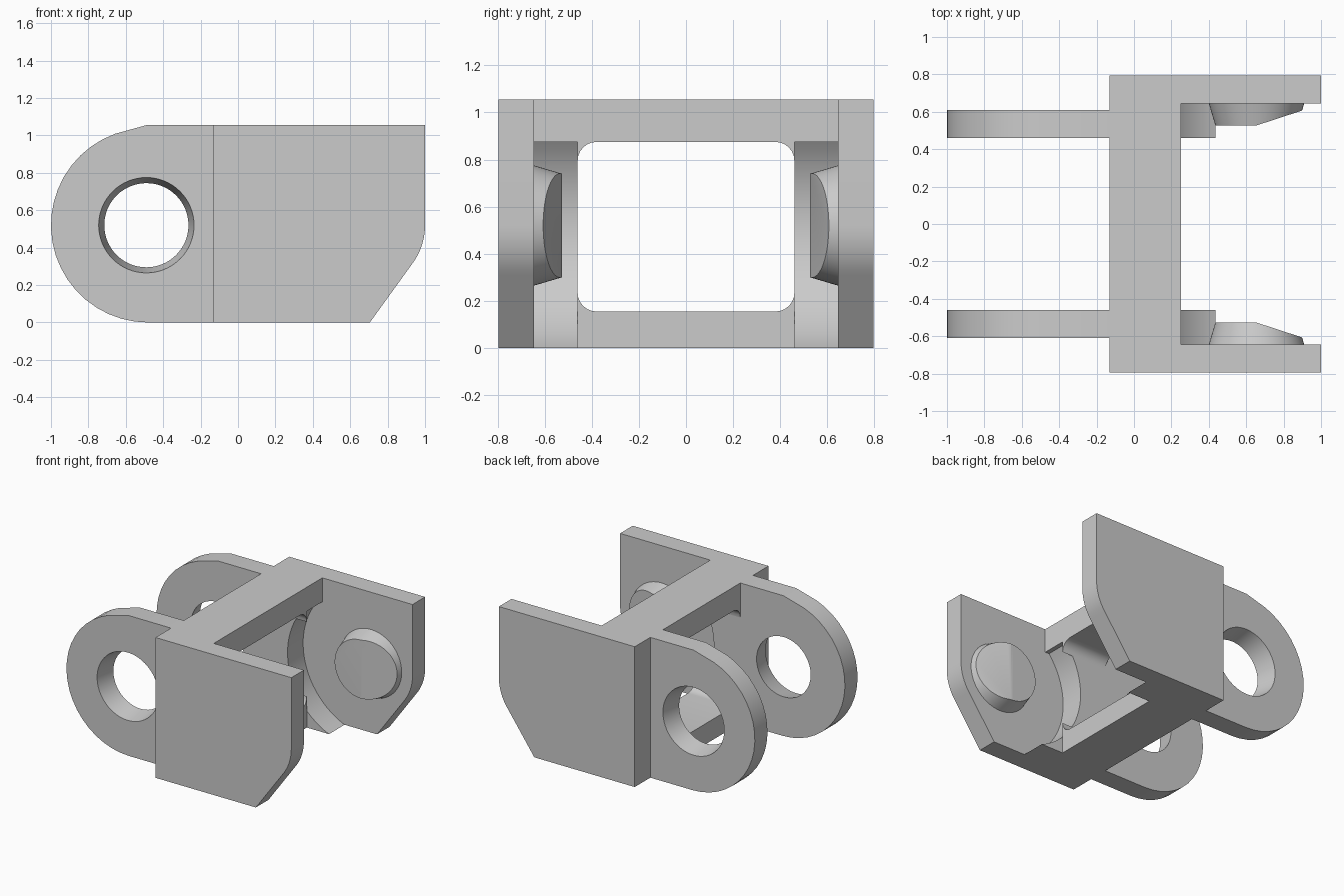
import bpy, bmesh
from math import cos, sin, radians, pi
from mathutils import Matrix, Vector

if "Cube" in bpy.data.objects:
    bpy.data.objects.remove(bpy.data.objects["Cube"])

mat = bpy.data.materials.new("plain_grey")
mat.use_nodes = True
grey = (0.6, 0.6, 0.6, 1)
mat.diffuse_color = grey
mat.node_tree.nodes["Principled BSDF"].inputs["Base Color"].default_value = grey

AXIS_Z, TOP, REAR, BRIDGE = 0.52, 1.055, -0.13, 0.25
HOLE_X, PIN_X = -0.49, 0.655
INNER, STEP, OUTER = 0.46, 0.645, 0.795


def arc(cx, cz, r, start, end, steps):
    angles = [radians(start + (end - start) * i / steps) for i in range(steps + 1)]
    return [(cx + r * cos(a), cz + r * sin(a)) for a in angles]


def finish(name, bm):
    bmesh.ops.recalc_face_normals(bm, faces=bm.faces)
    mesh = bpy.data.meshes.new(name)
    bm.to_mesh(mesh)
    bm.free()
    mesh.materials.append(mat)
    obj = bpy.data.objects.new(name, mesh)
    bpy.context.collection.objects.link(obj)
    return obj


def smooth(obj):
    bpy.ops.object.select_all(action="DESELECT")
    obj.select_set(True)
    bpy.context.view_layer.objects.active = obj
    bpy.ops.object.shade_smooth_by_angle(angle=radians(30))


def prism(name, profile, low, high, axis="y"):
    """Extrude an outline along y (x-z outline) or along x (y-z outline)."""
    bm = bmesh.new()
    place = (lambda p: (p[0], low, p[1])) if axis == "y" else (lambda p: (low, *p))
    face = bm.faces.new([bm.verts.new(place(p)) for p in profile])
    moved = bmesh.ops.extrude_face_region(bm, geom=[face])["geom"]
    shift = Vector((0, high - low, 0) if axis == "y" else (high - low, 0, 0))
    bmesh.ops.translate(bm, vec=shift, verts=[v for v in moved if isinstance(v, bmesh.types.BMVert)])
    return finish(name, bm)


def taper(x, y0, r0, y1, r1):
    """Tapered round along y."""
    bm = bmesh.new()
    turn = Matrix.Rotation(-pi / 2 if y1 > y0 else pi / 2, 4, "X")
    bmesh.ops.create_cone(bm, cap_ends=True, segments=64, radius1=r0, radius2=r1,
                          depth=abs(y1 - y0),
                          matrix=Matrix.Translation((x, (y0 + y1) / 2, AXIS_Z)) @ turn)
    return bm


# Outlines
lug_outline = ([(REAR, TOP), (HOLE_X, TOP)] + arc(-0.48, AXIS_Z, AXIS_Z, 110, 270, 20)
               + [(REAR, 0)])
plate_outline = ([(REAR, 0), (0.705, 0)] + arc(PIN_X, AXIS_Z, 0.345, -37.5, 0, 8)
                 + [(1, TOP), (REAR, TOP)])
cheek_outline = ([(REAR, 0)] + arc(PIN_X, AXIS_Z, 0.565, 247, 141, 24)
                 + [(BRIDGE, 0.875), (BRIDGE, TOP), (REAR, TOP)])
cheek_outline[1] = (0.435, 0)

# Both sides
for side, s in (("left", 1), ("right", -1)):
    smooth(prism(side + "_side_plate", plate_outline, s * STEP, s * OUTER))
    smooth(prism(side + "_cheek", cheek_outline, s * INNER, s * STEP))

    # Rear lug with a tapered hole
    lug = prism(side + "_lug", lug_outline, s * INNER, s * 0.61)
    cutter = finish(side + "_hole_cutter", taper(HOLE_X, s * 0.31, 0.195, s * 0.76, 0.285))
    cutter.hide_render = True
    cut = lug.modifiers.new("hole", "BOOLEAN")
    cut.operation, cut.solver, cut.object = "DIFFERENCE", "EXACT", cutter
    bpy.context.view_layer.objects.active = lug
    bpy.ops.object.modifier_apply(modifier=cut.name)
    bpy.data.objects.remove(cutter)
    smooth(lug)

    # Pin with a slanted lead-in on its front half
    bm = taper(PIN_X, s * STEP, 0.255, s * 0.527, 0.22)
    bmesh.ops.bisect_plane(bm, geom=bm.verts[:] + bm.edges[:] + bm.faces[:],
                           plane_co=(PIN_X, s * 0.527, 0),
                           plane_no=(0.08, -s * 0.245, 0), clear_outer=True)
    bmesh.ops.holes_fill(bm, edges=[e for e in bm.edges if e.is_boundary])
    smooth(finish(side + "_pin", bm))

# Cross bars with rounded window corners
R = 0.08
for name, edge, outer, s in (("lower_bar", 0.155, 0, 1), ("upper_bar", 0.875, TOP, -1)):
    corner = [(x, edge + s * (R + z)) for x, z in arc(INNER - R, 0, R, 0, -90, 6)]
    outline = ([(-INNER, outer), (INNER, outer)] + corner
               + [(-y, z) for y, z in reversed(corner)])
    smooth(prism(name, outline, REAR, BRIDGE, "x"))
